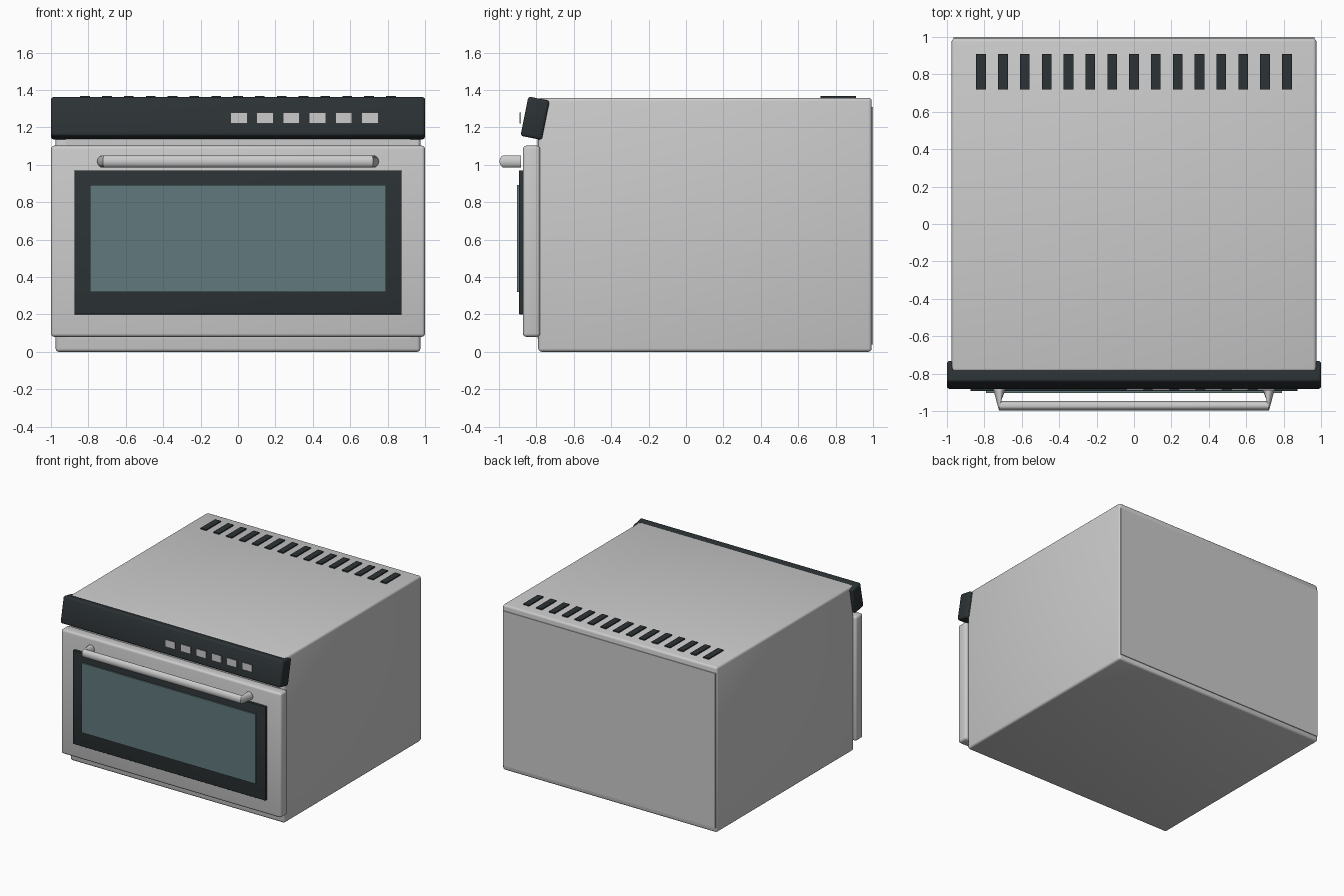
import bpy, bmesh, math
from mathutils import Vector

if "Cube" in bpy.data.objects:
    bpy.data.objects.remove(bpy.data.objects["Cube"])


def material(name, rgb):
    m = bpy.data.materials.new(name)
    m.diffuse_color = (*rgb, 1)
    m.use_nodes = True
    m.node_tree.nodes["Principled BSDF"].inputs["Base Color"].default_value = m.diffuse_color
    return m


DARK = material("dark_enamel", (0.025, 0.032, 0.035))
GLASS = material("tinted_glass", (0.12, 0.19, 0.2))


def finish(bm, name, mat=None):
    bmesh.ops.recalc_face_normals(bm, faces=bm.faces[:])
    me = bpy.data.meshes.new(name)
    bm.to_mesh(me)
    bm.free()
    ob = bpy.data.objects.new(name, me)
    bpy.context.collection.objects.link(ob)
    if mat:
        me.materials.append(mat)
    bpy.context.view_layer.objects.active = ob
    bpy.ops.object.select_all(action='DESELECT')
    ob.select_set(True)
    bpy.ops.object.shade_smooth_by_angle(angle=math.radians(35))
    return ob


def box(name, x, y, z, mat=None, bevel=0.0, tilt=0.0):
    """Box from (min, max) ranges, optionally bevelled and tilted about x."""
    lo, hi = Vector((x[0], y[0], z[0])), Vector((x[1], y[1], z[1]))
    bm = bmesh.new()
    bmesh.ops.create_cube(bm, size=1)
    bmesh.ops.scale(bm, vec=hi - lo, verts=bm.verts)
    if bevel:
        bmesh.ops.bevel(bm, geom=bm.edges[:], offset=bevel, segments=3,
                        profile=0.5, affect='EDGES')
    ob = finish(bm, name, mat)
    ob.location = (lo + hi) / 2
    ob.rotation_euler.x = tilt
    return ob


# Cabinet, front frame and rear panel
box("cabinet", (-0.975, 0.975), (-0.79, 0.993), (0, 1.358), bevel=0.018)
box("front_frame", (-0.92, 0.92), (-0.795, -0.78), (0.07, 1.2))
box("rear_panel", (-0.965, 0.965), (0.98, 0.999), (0.04, 1.31))

# Door with window surround and glass
box("door", (-1, 1), (-0.872, -0.78), (0.08, 1.102), bevel=0.018)
box("window_surround", (-0.875, 0.875), (-0.893, -0.865), (0.2, 0.97), DARK, bevel=0.004)
box("window_glass", (-0.79, 0.79), (-0.904, -0.89), (0.32, 0.892), GLASS)

# Leaning control panel
box("control_panel", (-1, 1), (-0.865, -0.749), (1.142, 1.356), DARK,
    bevel=0.015, tilt=-0.2)

# Row of buttons
for i in range(6):
    cx = 0.005 + i * 0.14
    box(f"button_{i + 1}", (cx - 0.045, cx + 0.045), (-0.889, -0.882), (1.22, 1.28))

# Vent slats along the rear of the top
for i in range(15):
    cx = (i - 7) * 0.1168
    box(f"vent_{i + 1}", (cx - 0.026, cx + 0.026), (0.718, 0.908), (1.35, 1.367), DARK)

# Handle: oval rings swept from one foot, along the bar, to the other foot
SIDES, R, Z = 24, 0.033, 1.018
rings = [  # ring centre (x, y) and half-axis (x, y)
    ((-0.72, -0.882), (-R, 0)),
    ((-0.716, -0.972), (-0.006, -0.025)),
    ((0.716, -0.972), (0.006, -0.025)),
    ((0.72, -0.882), (R, 0)),
]
bm = bmesh.new()
loops = []
for (cx, cy), (ax, ay) in rings:
    loop = []
    for k in range(SIDES):
        a = 2 * math.pi * k / SIDES
        c, s = math.cos(a), math.sin(a)
        loop.append(bm.verts.new((cx + ax * c, cy + ay * c, Z + R * s)))
    loops.append(loop)
for a, b in zip(loops, loops[1:]):
    for k in range(SIDES):
        n = (k + 1) % SIDES
        bm.faces.new((a[k], a[n], b[n], b[k]))
bm.faces.new(loops[0])
bm.faces.new(loops[-1])
finish(bm, "door_handle")
